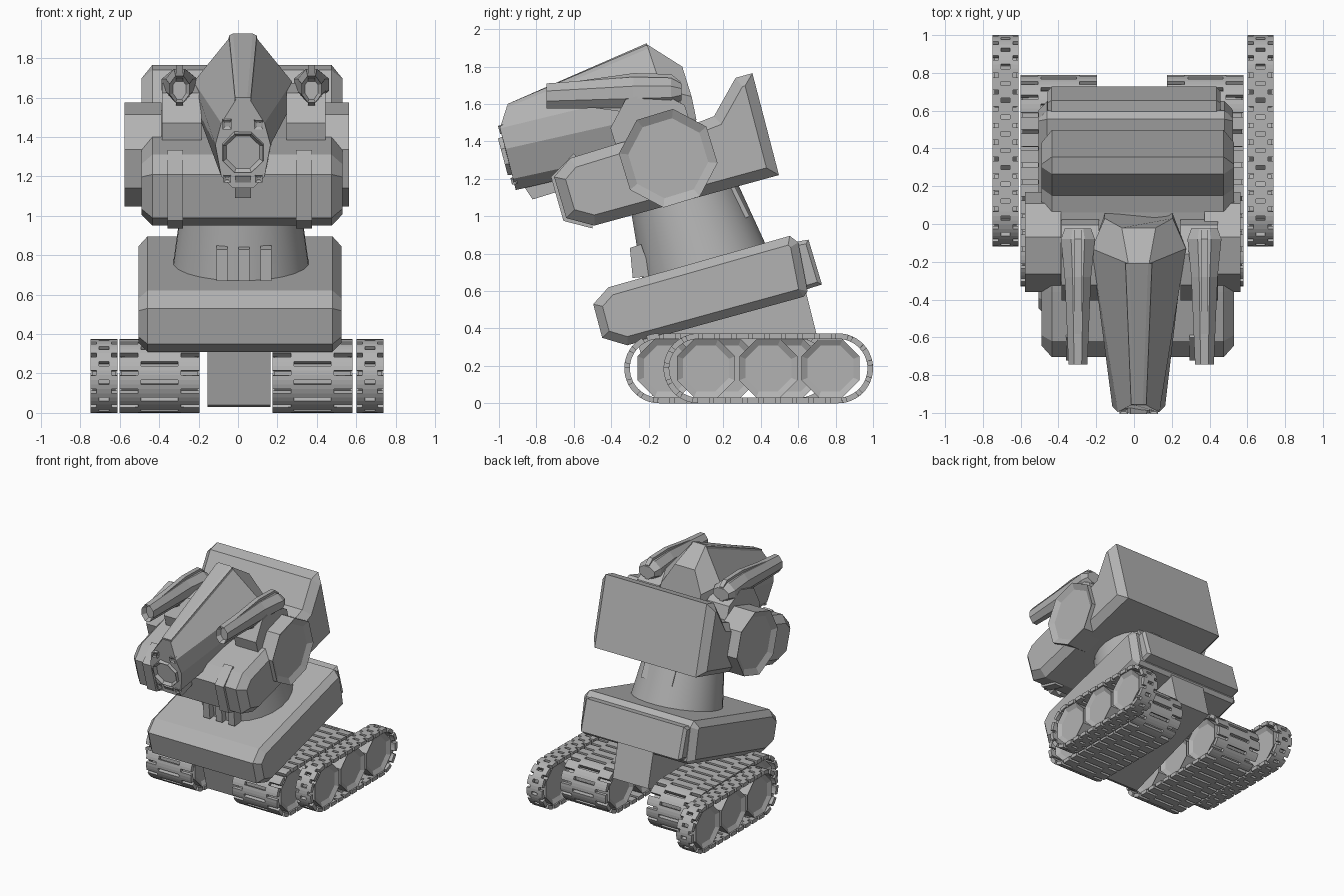
import bpy, bmesh, math
from mathutils import Matrix, Vector

if "Cube" in bpy.data.objects:
    bpy.data.objects.remove(bpy.data.objects["Cube"])

grey = bpy.data.materials.new("plain_grey")
grey.use_nodes = True
COLOUR = (0.45, 0.45, 0.45, 1)
grey.diffuse_color = COLOUR
grey.node_tree.nodes["Principled BSDF"].inputs["Base Color"].default_value = COLOUR


def finish(name, bm):
    mesh = bpy.data.meshes.new(name)
    bm.to_mesh(mesh)
    bm.free()
    mesh.materials.append(grey)
    obj = bpy.data.objects.new(name, mesh)
    bpy.context.collection.objects.link(obj)
    return obj


def loft(name, rings, bevel=0, inset=0, depth=0):
    """Skin closed rings of points; optionally chamfer both ends or recess the first."""
    bm = bmesh.new()
    rows = [[bm.verts.new(p) for p in ring] for ring in rings]
    n = len(rows[0])
    for a, b in zip(rows, rows[1:]):
        for i in range(n):
            j = (i + 1) % n
            bm.faces.new((a[i], a[j], b[j], b[i]))
    caps = [bm.faces.new(rows[0]), bm.faces.new(rows[-1])]
    bmesh.ops.recalc_face_normals(bm, faces=bm.faces)
    if inset:
        bmesh.ops.inset_individual(bm, faces=caps[:1], thickness=inset, depth=-depth)
    if bevel:
        edges = list({e for f in caps for e in f.edges})
        bmesh.ops.bevel(bm, geom=edges, offset=bevel, segments=1, profile=0.5, affect='EDGES')
    return finish(name, bm)


def prism(name, profile, cx, half, bevel=0):
    """Side profile (y, z) extruded across x."""
    return loft(name, [[(cx + s * half, y, z) for y, z in profile] for s in (-1, 1)], bevel)


def mirrored(half, cx):
    return ([(cx + x, y, z) for x, y, z in half]
            + [(cx - x, y, z) for x, y, z in reversed(half)])


def drum(name, centre, r1, r2, length, turn, sides=8, inset=0, depth=0.02):
    """Faceted cylinder or cone, with recessed ends if inset is given."""
    bm = bmesh.new()
    bmesh.ops.create_cone(bm, cap_ends=True, segments=sides, radius1=r1, radius2=r2, depth=length)
    if inset:
        caps = [f for f in bm.faces if len(f.verts) == sides]
        bmesh.ops.inset_individual(bm, faces=caps, thickness=inset, depth=-depth)
    spin = Matrix.Rotation(math.pi / sides, 4, 'Z')
    bm.transform(Matrix.Translation(Vector(centre)) @ turn @ spin)
    return finish(name, bm)


ACROSS = Matrix.Rotation(math.pi / 2, 4, 'Y')
MID_Z, BAND_R, SPAN = 0.187, 0.172, 0.746


def loop_point(t, cy):
    """Point on the track loop, t from 0 to 1."""
    arc = math.pi * BAND_R
    d = t * 2 * (SPAN + arc)
    side = 1
    if d >= SPAN + arc:
        d -= SPAN + arc
        side = -1
    if d < SPAN:
        y, z = d - SPAN / 2, BAND_R
    else:
        a = (d - SPAN) / BAND_R
        y, z = SPAN / 2 + BAND_R * math.sin(a), BAND_R * math.cos(a)
    return cy + side * y, MID_Z + side * z


def track(name, cx, width, cy, fractions):
    """Slotted belt with three octagonal wheels inside."""
    bm = bmesh.new()
    steps = 4 * 29
    rows = []
    for i in range(steps):
        y, z = loop_point(i / steps, cy)
        rows.append([bm.verts.new((cx + (f - 0.5) * width, y, z)) for f in fractions])
    for i, row in enumerate(rows):
        nxt = rows[(i + 1) % steps]
        for c in range(5):
            edge_gap = i % 4 == 0 and c in (0, 4)
            middle_gap = i % 4 == 2 and c == 2
            if not (edge_gap or middle_gap):
                bm.faces.new((row[c], row[c + 1], nxt[c + 1], nxt[c]))
    belt = finish(name + "_belt", bm)
    mod = belt.modifiers.new("thickness", 'SOLIDIFY')
    mod.thickness = 0.03
    mod.offset = 0
    for k in (-1, 0, 1):
        drum(f"{name}_wheel_{k + 2}", (cx, cy + k * 0.333, MID_Z), 0.168, 0.168,
             width - 0.02, ACROSS, inset=0.035)


# Tracks: narrow outer pair, wide inner pair set further forward
for side, s in (("left", 1), ("right", -1)):
    track(side + "_outer_track", s * 0.675 - 0.005, 0.138, 0.44, (0, 0.22, 0.32, 0.68, 0.78, 1))
    track(side + "_inner_track", s * 0.388 - 0.01, 0.405, 0.23, (0, 0.23, 0.27, 0.73, 0.77, 1))

# Leaning lower body
prism("keel", [(-0.26, 0.33), (-0.18, 0.04), (-0.15, 0.03), (0.71, 0.32), (0.64, 0.6)], 0.005, 0.16)
prism("hips", [(-0.496, 0.53), (-0.415, 0.62), (0.555, 0.895), (0.6, 0.86), (0.65, 0.6),
               (0.63, 0.57), (-0.314, 0.31), (-0.448, 0.35)], 0.01, 0.515, 0.045)
prism("hip_back_plate", [(0.57, 0.86), (0.655, 0.875), (0.727, 0.635), (0.63, 0.605)], 0.0, 0.457, 0.02)

# Waist cone with ribs
lean = Matrix.Rotation(math.radians(17), 4, 'X')
waist = drum("waist", (0.015, 0.045, 0.92), 0.355, 0.29, 0.48, lean, sides=24)
for poly in waist.data.polygons:
    poly.use_smooth = len(poly.vertices) == 4
for k in (-1, 0, 1):
    x = 0.03 + k * 0.112
    prism("front_waist_rib", [(-0.3, 0.83), (-0.24, 0.85), (-0.18, 0.68), (-0.285, 0.67)], x, 0.028)
    prism("back_waist_rib", [(0.2, 1.17), (0.26, 1.16), (0.34, 1.0), (0.26, 0.96)], x, 0.028)

# Torso with chest and raised back
prism("torso", [(-0.705, 1.21), (-0.62, 1.31), (-0.36, 1.39), (0.06, 1.5), (0.15, 1.535),
                (0.265, 1.74), (0.355, 1.765), (0.497, 1.22), (-0.49, 0.95), (-0.64, 0.99)],
      0.02, 0.51, 0.055)
for side, s in (("left", 1), ("right", -1)):
    prism(side + "_chest_strip", [(-0.6, 1.335), (-0.722, 1.21), (-0.655, 0.975), (-0.5, 0.935),
                                  (-0.5, 1.0), (-0.6, 1.05), (-0.65, 1.2), (-0.55, 1.28)],
          0.008 + s * 0.327, 0.04)
    # Shoulder disc, bracket and gun
    drum(side + "_shoulder", (s * 0.475 - 0.007, -0.095, 1.31), 0.265, 0.265, 0.19,
         lean @ ACROSS, inset=0.05, depth=0.025)
    drum(side + "_gun_bracket", (0.03 + s * 0.315, -0.18, 1.45), 0.225, 0.225, 0.2, lean @ ACROSS)
    gx = 0.038 + s * 0.335
    rings = []
    for y, w, low, high in ((-0.745, 0.05, 1.575, 1.71), (-0.28, 0.07, 1.58, 1.745),
                            (-0.08, 0.09, 1.59, 1.74), (-0.025, 0.07, 1.62, 1.71)):
        h = high - low
        rings.append(mirrored([(w * 0.4, y, high), (w, y, high - h * 0.3),
                               (w, y, low + h * 0.3), (w * 0.4, y, low)], gx))
    loft(side + "_gun", rings, inset=0.018, depth=0.04)
    prism(side + "_gun_fin", [(-0.74, 1.7), (-0.28, 1.765), (-0.08, 1.76), (-0.03, 1.72),
                              (-0.03, 1.6), (-0.28, 1.55), (-0.5, 1.58)], gx, 0.018)

# Head: long hood tapering to the snout
HX = 0.025
snout = [(0.035, -0.957, 1.59), (0.11, -0.995, 1.47), (0.14, -0.965, 1.36),
         (0.11, -0.925, 1.2), (0.05, -0.91, 1.14)]
crown = [(0.055, -0.21, 1.92), (0.25, -0.13, 1.68), (0.24, -0.12, 1.55),
         (0.15, -0.1, 1.38), (0.08, -0.1, 1.33)]
nape = [(0.09, -0.02, 1.8), (0.18, 0.03, 1.64), (0.18, 0.055, 1.52),
        (0.14, 0.05, 1.4), (0.08, 0.045, 1.33)]
loft("head", [mirrored(r, HX) for r in (snout, crown, nape)])
loft("head_ridge", [mirrored([(0.022, -0.955, 1.6), (0.04, -0.955, 1.6), (0.045, -0.95, 1.55)], HX),
                    mirrored([(0.05, -0.21, 1.925), (0.07, -0.21, 1.915), (0.08, -0.2, 1.86)], HX)])

# Face: round visor, brow and chin slits, jaw
face_turn = Matrix.Rotation(math.radians(105), 4, 'X')
drum("visor", (HX, -0.95, 1.325), 0.118, 0.11, 0.06, face_turn, inset=0.02, depth=0.025)
for side, s in (("left", 1), ("right", -1)):
    for part, z, y, r in (("brow_light", 1.465, -0.985, 0.032), ("chin_light", 1.19, -0.92, 0.026)):
        drum(f"{side}_{part}", (HX + s * 0.08, y, z), r, r, 0.03, face_turn, sides=4,
             inset=0.01, depth=0.012)
prism("jaw", [(-0.94, 1.2), (-0.92, 1.17), (-0.86, 1.15), (-0.82, 1.09), (-0.69, 1.13),
              (-0.6, 1.28)], HX, 0.04)
